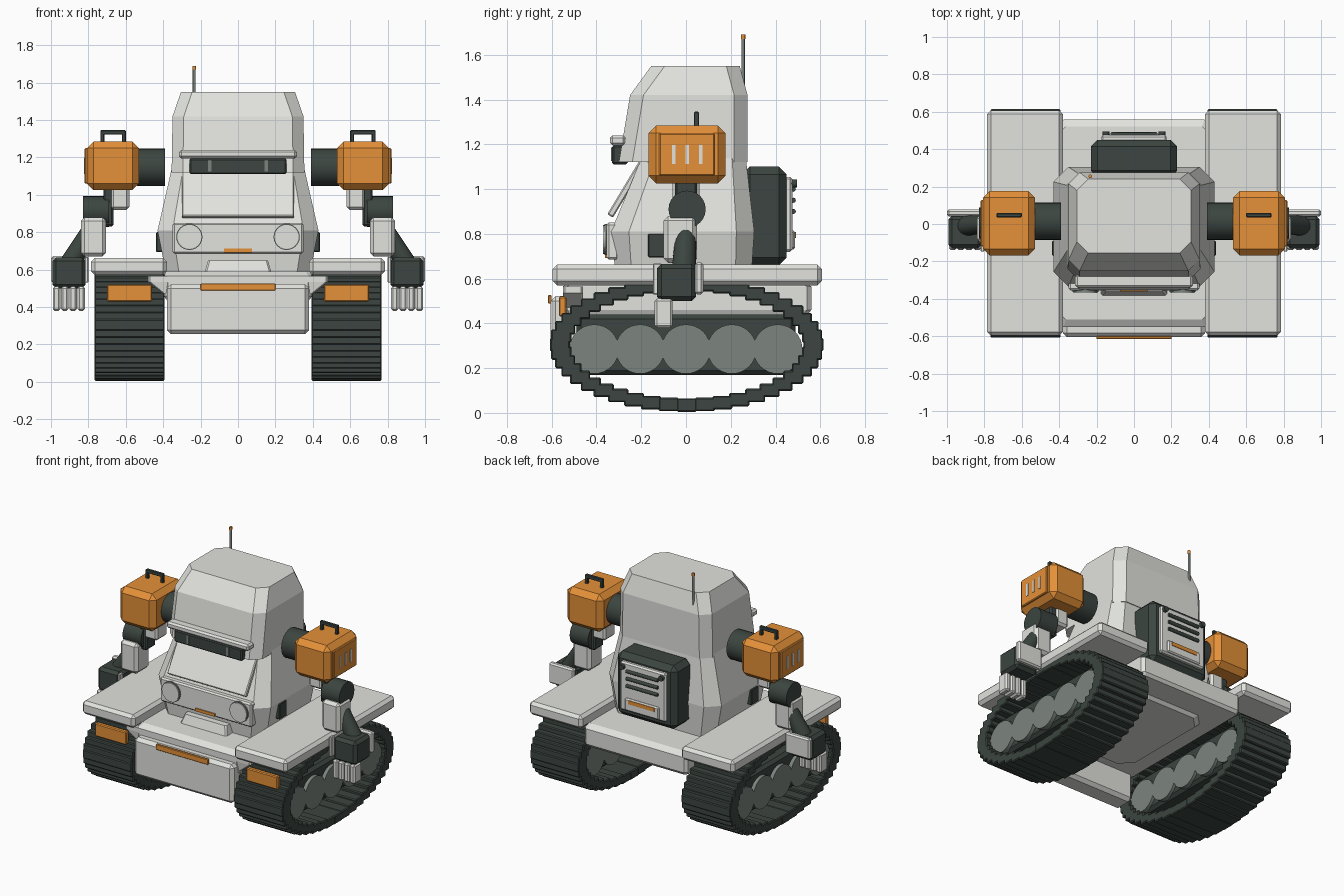
import bpy, bmesh, math
from mathutils import Vector, Matrix

if "Cube" in bpy.data.objects:
    bpy.data.objects.remove(bpy.data.objects["Cube"], do_unlink=True)


def material(name, rgb):
    m = bpy.data.materials.new(name)
    m.use_nodes = True
    m.diffuse_color = (*rgb, 1)
    m.node_tree.nodes["Principled BSDF"].inputs["Base Color"].default_value = (*rgb, 1)
    return m


LIGHT = material("light_grey", (0.76, 0.77, 0.73))
DARK = material("dark_green_grey", (0.045, 0.06, 0.052))
MID = material("mid_grey", (0.2, 0.235, 0.215))
ORANGE = material("orange", (0.78, 0.28, 0.04))


def finish(name, bm, mat):
    bmesh.ops.recalc_face_normals(bm, faces=bm.faces)
    me = bpy.data.meshes.new(name)
    bm.to_mesh(me)
    bm.free()
    me.materials.append(mat)
    ob = bpy.data.objects.new(name, me)
    bpy.context.collection.objects.link(ob)
    return ob


def box(name, mat, xs, ys, zs, bevel=0.0, tilt=0.0):
    """Chamfered block given by its ranges, tilted about x around its centre."""
    bm = bmesh.new()
    bmesh.ops.create_cube(bm, size=1)
    size = [abs(b - a) for a, b in (xs, ys, zs)]
    centre = Vector([(a + b) / 2 for a, b in (xs, ys, zs)])
    bmesh.ops.scale(bm, vec=size, verts=bm.verts)
    if bevel:
        bmesh.ops.bevel(bm, geom=bm.edges[:], offset=bevel, segments=1, affect='EDGES')
    bm.transform(Matrix.Translation(centre) @ Matrix.Rotation(tilt, 4, 'X'))
    return finish(name, bm, mat)


def rod(name, mat, a, b, r, sides=24, r2=None):
    """Round bar between two points."""
    a, b = Vector(a), Vector(b)
    bm = bmesh.new()
    bmesh.ops.create_cone(bm, cap_ends=True, segments=sides, radius1=r,
                          radius2=r if r2 is None else r2, depth=(b - a).length)
    for f in bm.faces:
        f.smooth = len(f.verts) == 4
    turn = (b - a).to_track_quat('Z', 'Y').to_matrix().to_4x4()
    bm.transform(Matrix.Translation((a + b) / 2) @ turn)
    return finish(name, bm, mat)


def loft(name, mat, rings):
    """Octagonal shell through rings of (z, half width, front y, back y, corner cut)."""
    bm = bmesh.new()
    loops = []
    for z, w, f, k, c in rings:
        pts = [(w, f + c), (w, k - c), (w - c, k), (c - w, k),
               (-w, k - c), (-w, f + c), (c - w, f), (w - c, f)]
        loops.append([bm.verts.new((x, y, z)) for x, y in pts])
    for lo, hi in zip(loops, loops[1:]):
        for i in range(8):
            j = (i + 1) % 8
            bm.faces.new((lo[i], lo[j], hi[j], hi[i]))
    bm.faces.new(loops[0])
    bm.faces.new(loops[-1])
    return finish(name, bm, mat)


# Chassis
loft("hull", LIGHT, [(0.44, 0.385, -0.54, 0.545, 0.02), (0.46, 0.395, -0.55, 0.56, 0.02),
                     (0.565, 0.395, -0.55, 0.56, 0.02), (0.59, 0.385, -0.51, 0.52, 0.02)])
loft("nose", LIGHT, [(0.47, 0.4, -0.54, -0.46, 0.01), (0.535, 0.48, -0.55, -0.46, 0.01),
                     (0.565, 0.48, -0.55, -0.46, 0.01)])
loft("belly_plate", LIGHT, [(0.42, 0.26, -0.38, 0.36, 0.08), (0.45, 0.29, -0.41, 0.39, 0.08)])
box("front_bumper", LIGHT, (-0.38, 0.38), (-0.605, -0.46), (0.255, 0.522), 0.022)
box("bumper_strip", ORANGE, (-0.2, 0.2), (-0.616, -0.6), (0.488, 0.526), 0.003)
loft("front_step", LIGHT, [(0.58, 0.18, -0.385, -0.28, 0.01), (0.65, 0.16, -0.36, -0.28, 0.01)])

# Torso and head
loft("torso", LIGHT, [(0.58, 0.385, -0.31, 0.29, 0.07), (0.81, 0.43, -0.335, 0.305, 0.08),
                      (1.16, 0.35, -0.19, 0.265, 0.06)])
loft("head", LIGHT, [(1.12, 0.355, -0.3, 0.275, 0.06), (1.42, 0.35, -0.25, 0.275, 0.06),
                     (1.55, 0.305, -0.155, 0.24, 0.06)])
box("chest_panel", LIGHT, (-0.3, 0.3), (-0.282, -0.252), (0.86, 1.14), 0.006, -math.radians(31))
box("visor_hood", LIGHT, (-0.315, 0.315), (-0.34, -0.27), (1.195, 1.24), 0.012)
box("visor", DARK, (-0.26, 0.26), (-0.33, -0.26), (1.11, 1.195), 0.008)
box("light_panel", LIGHT, (-0.35, 0.35), (-0.355, -0.3), (0.685, 0.85), 0.01)
box("light_panel_slot", ORANGE, (-0.075, 0.075), (-0.362, -0.354), (0.692, 0.712))

# Antenna
rod("antenna", MID, (-0.234, 0.255, 1.4), (-0.234, 0.255, 1.67), 0.008, 8)
rod("antenna_tip", ORANGE, (-0.234, 0.255, 1.67), (-0.234, 0.255, 1.69), 0.01, 8)

# Backpack
box("backpack", DARK, (-0.23, 0.23), (0.25, 0.45), (0.66, 1.1), 0.035)
box("backpack_panel", LIGHT, (-0.175, 0.175), (0.44, 0.475), (0.72, 1.055), 0.01)
for i in range(3):
    z = 0.9 + 0.05 * i
    rod(f"vent_{i + 1}", DARK, (-0.12, 0.479, z), (0.12, 0.479, z), 0.012, 8)
box("backpack_ledge", LIGHT, (-0.13, 0.13), (0.465, 0.488), (0.73, 0.815), 0.008)
box("backpack_strip", ORANGE, (-0.1, 0.1), (0.48, 0.492), (0.782, 0.808))


def ground_belt(name, s):
    """Upright chamfered pads following an ellipse."""
    bm = bmesh.new()
    count = 44
    for i in range(count):
        t = math.tau * i / count
        place = Matrix.Translation((s * 0.58, 0.003 + 0.566 * math.cos(t), 0.305 + 0.27 * math.sin(t)))
        bmesh.ops.create_cube(bm, size=1, matrix=place @ Matrix.Diagonal((0.375, 0.09, 0.06, 1)))
    bmesh.ops.bevel(bm, geom=bm.edges[:], offset=0.006, segments=1, affect='EDGES')
    finish(name, bm, DARK)


for side, s in (("left", 1), ("right", -1)):
    def block(name, mat, xs, ys, zs, bevel=0.0):
        return box(f"{side}_{name}", mat, [s * x for x in xs], ys, zs, bevel)

    def bar(name, mat, a, b, r, sides=24, r2=None):
        return rod(f"{side}_{name}", mat, (s * a[0], *a[1:]), (s * b[0], *b[1:]), r, sides, r2)

    # Running gear
    ground_belt(f"{side}_track", s)
    block("track_frame", DARK, (0.43, 0.71), (-0.49, 0.49), (0.17, 0.44), 0.02)
    for i in range(5):
        y = (i - 2) * 0.205
        bar(f"wheel_{i + 1}", MID, (0.41, y, 0.285), (0.735, y, 0.285), 0.11, 32)
    block("fender", LIGHT, (0.38, 0.785), (-0.597, 0.607), (0.57, 0.662), 0.02)
    block("fender_lamp", ORANGE, (0.46, 0.7), (-0.568, -0.535), (0.43, 0.52), 0.006)

    # Face and torso details
    bar("headlight_rim", MID, (0.26, -0.35, 0.775), (0.26, -0.364, 0.775), 0.07)
    bar("headlight", LIGHT, (0.26, -0.35, 0.775), (0.26, -0.37, 0.775), 0.064)
    block("visor_divider", MID, (0.143, 0.161), (-0.335, -0.325), (1.125, 1.185))
    block("side_vent", DARK, (0.39, 0.438), (-0.17, -0.09), (0.695, 0.8), 0.004)
    bar("backpack_knob", DARK, (0.15, 0.46, 1.025), (0.15, 0.495, 1.025), 0.018, 12)

    # Shoulder
    bar("shoulder_drum", DARK, (0.39, 0.015, 1.148), (0.54, 0.015, 1.148), 0.1)
    block("shoulder_box", ORANGE, (0.53, 0.807), (-0.168, 0.177), (1.025, 1.285), 0.035)
    block("shoulder_panel", ORANGE, (0.79, 0.82), (-0.12, 0.128), (1.06, 1.25), 0.005)
    for i in range(3):
        y = 0.005 + (i - 1) * 0.06
        block(f"shoulder_slit_{i + 1}", LIGHT, (0.818, 0.824), (y - 0.008, y + 0.008), (1.112, 1.197))
    for x in (0.61, 0.725):
        block("handle_post", DARK, (x - 0.01, x + 0.01), (0.036, 0.058), (1.27, 1.343), 0.003)
    block("handle_bar", DARK, (0.6, 0.735), (0.036, 0.058), (1.322, 1.346), 0.004)

    # Arm
    block("upper_arm_cover", LIGHT, (0.58, 0.68), (-0.06, 0.06), (0.92, 1.04), 0.015)
    block("upper_arm", DARK, (0.665, 0.72), (-0.05, 0.05), (0.83, 1.05), 0.01)
    bar("elbow", DARK, (0.69, 0.005, 0.91), (0.83, 0.005, 0.91), 0.083)
    block("forearm", LIGHT, (0.705, 0.84), (-0.1, 0.05), (0.67, 0.88), 0.02)
    bar("wrist_strut", DARK, (0.785, 0, 0.82), (0.9, -0.01, 0.63), 0.045, 20, 0.055)

    # Hand
    block("palm", DARK, (0.815, 0.992), (-0.13, 0.045), (0.5, 0.665), 0.02)
    block("hand_back_plate", LIGHT, (0.81, 1.0), (0.04, 0.078), (0.53, 0.672), 0.01)
    block("thumb_plate", LIGHT, (0.8, 0.82), (-0.148, -0.11), (0.53, 0.668), 0.004)
    for i in range(4):
        x = 0.838 + i * 0.044
        block(f"finger_{i + 1}", LIGHT, (x - 0.02, x + 0.02), (-0.14, -0.06), (0.38, 0.51), 0.01)
